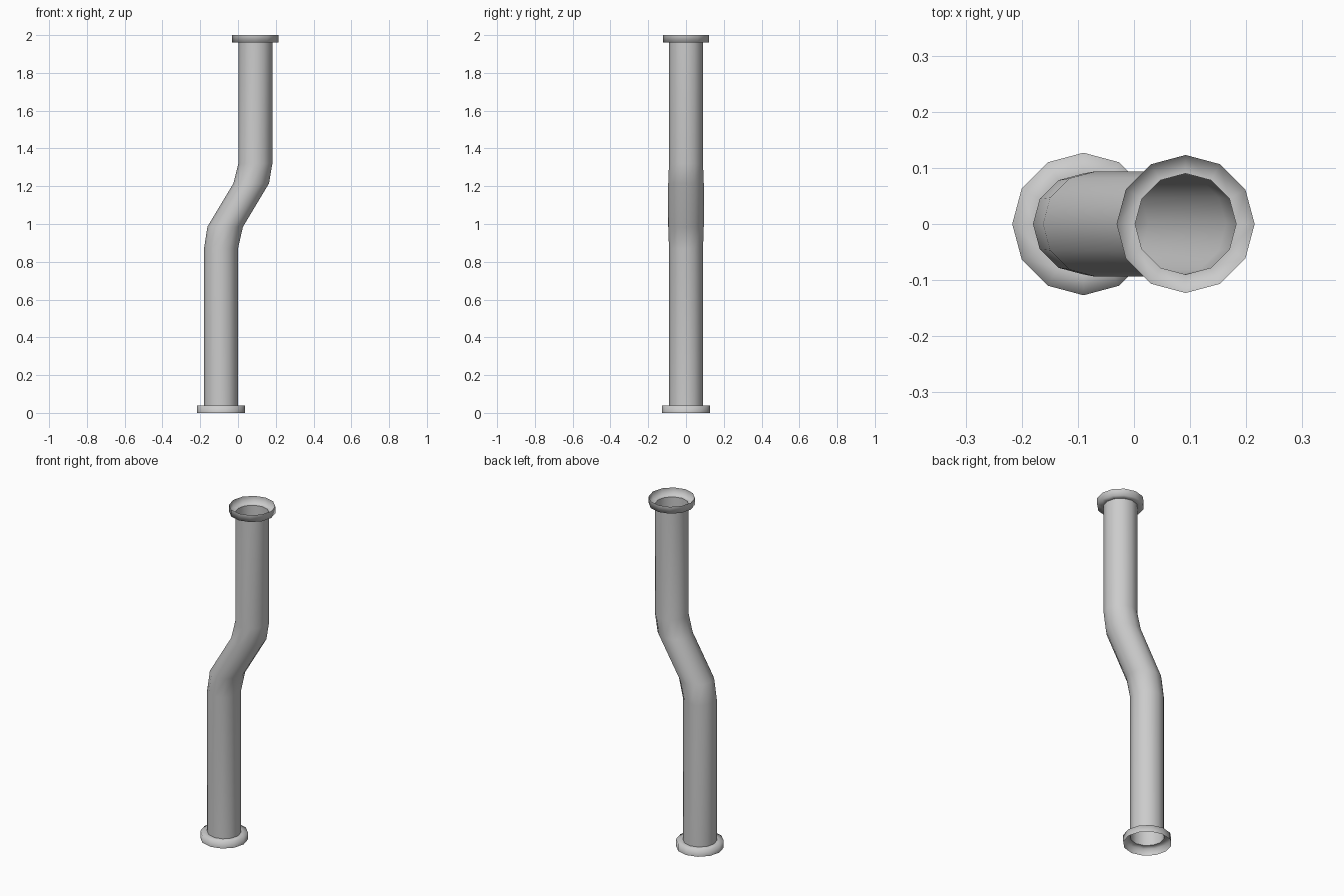
import bpy, bmesh
from math import cos, sin, pi

if "Cube" in bpy.data.objects:
    bpy.data.objects.remove(bpy.data.objects["Cube"])

SIDES = 12
XB, XT = -0.09, 0.092   # centre lines of lower and upper runs


def loft(name, rings):
    """Open tube through horizontal rings given as (centre x, z, radius)."""
    bm = bmesh.new()
    prev = None
    for cx, z, r in rings:
        loop = [bm.verts.new((cx + r * cos(2 * pi * i / SIDES),
                              r * sin(2 * pi * i / SIDES), z)) for i in range(SIDES)]
        if prev:
            for i in range(SIDES):
                j = (i + 1) % SIDES
                bm.faces.new((prev[i], prev[j], loop[j], loop[i]))
        prev = loop
    for f in bm.faces:
        f.smooth = True
    mesh = bpy.data.meshes.new(name)
    bm.to_mesh(mesh)
    bm.free()
    obj = bpy.data.objects.new(name, mesh)
    bpy.context.collection.objects.link(obj)
    return obj


# Hollow pipe with an offset bend in the middle
loft("offset_pipe", [
    (XB, 0.04, 0.09), (XB, 0.87, 0.09),
    (-0.068, 0.985, 0.094), (0.07, 1.215, 0.094),
    (XT, 1.32, 0.09), (XT, 1.96, 0.09),
])

# Open cup flanges: short wall plus a shoulder down to the pipe
loft("bottom_flange", [(XB, 0.0, 0.127), (XB, 0.04, 0.127), (XB, 0.04, 0.09)])
loft("top_flange", [(XT, 1.96, 0.09), (XT, 1.96, 0.123), (XT, 2.0, 0.123)])
